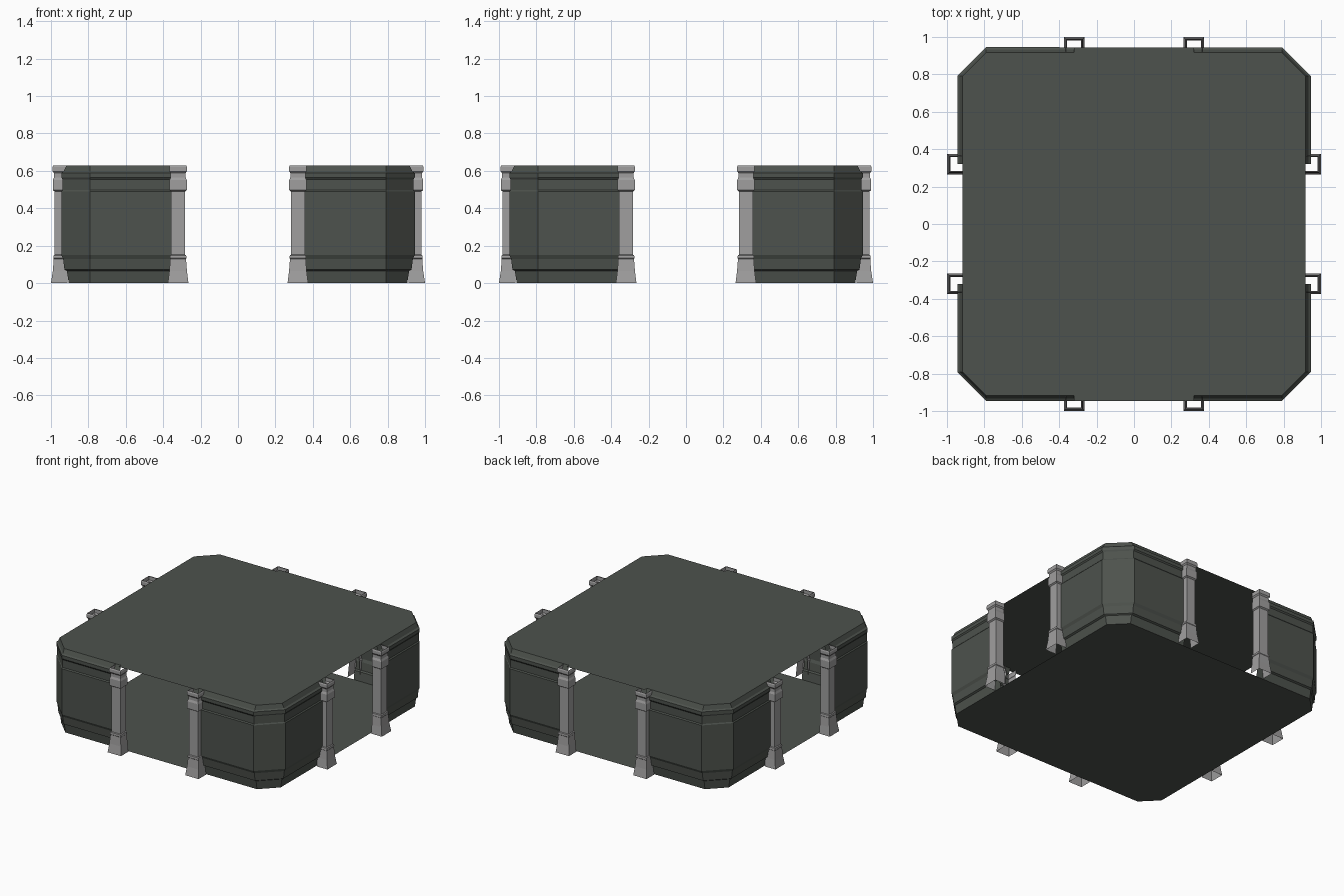
import bpy, math
from mathutils import Matrix

if "Cube" in bpy.data.objects:
    bpy.data.objects.remove(bpy.data.objects["Cube"])


def material(name, rgb):
    m = bpy.data.materials.new(name)
    m.diffuse_color = (*rgb, 1)
    m.use_nodes = True
    m.node_tree.nodes["Principled BSDF"].inputs["Base Color"].default_value = m.diffuse_color
    return m


STONE = material("dark green grey", (0.075, 0.085, 0.074))
TRIM = material("light grey", (0.35, 0.345, 0.345))

OPEN = 0.32    # half distance between pillar centres
CUT = 0.79     # where the corner chamfer starts


def add_object(name, verts, faces, mat, turn=0):
    me = bpy.data.meshes.new(name)
    me.from_pydata(verts, [], faces)
    me.transform(Matrix.Rotation(turn, 4, 'Z'))
    me.materials.append(mat)
    me.update()
    ob = bpy.data.objects.new(name, me)
    bpy.context.collection.objects.link(ob)
    return ob


def sheet(name, rows, mat, turn=0):
    """Skin consecutive rows of points (open strip)."""
    n = len(rows[0])
    verts = [p for r in rows for p in r]
    faces = [(i * n + j, i * n + j + 1, (i + 1) * n + j + 1, (i + 1) * n + j)
             for i in range(len(rows) - 1) for j in range(n - 1)]
    return add_object(name, verts, faces, mat, turn)


# wall profile: height, distance from centre
WALL = [(0, .905), (.065, .915), (.072, .928), (.13, .935), (.15, .945),
        (.49, .945), (.498, .938), (.555, .938), (.565, .945), (.59, .945),
        (.598, .932), (.63, .917)]
# pillar profile: height, half width, outer distance from centre
PILLAR = [(0, .055, 1.0), (.065, .047, .990), (.13, .042, .985),
          (.133, .045, .987), (.148, .043, .986), (.152, .037, .980),
          (.49, .037, .980), (.497, .046, .990), (.55, .046, .990),
          (.565, .040, .984), (.588, .040, .984), (.598, .047, .992),
          (.62, .047, .992), (.63, .043, .988)]

for k in range(4):
    turn = k * math.pi / 2
    # chamfered corner wall
    rows = [[(OPEN, -d, z), (CUT, -d, z), (d, -CUT, z), (d, -OPEN, z)]
            for z, d in WALL]
    sheet(f"corner_wall_{k + 1}", rows, STONE, turn)
    # pair of hollow pillars beside the opening
    for side, x in (("left", -OPEN), ("right", OPEN)):
        rows = [[(x - w, -.912, z), (x - w, -o, z), (x + w, -o, z), (x + w, -.912, z)]
                for z, w, o in PILLAR]
        sheet(f"pillar_{side}_{k + 1}", rows, TRIM, turn)


def slab(name, d, z, lip, up):
    """Thin octagon plate, with a lip over the front and back openings."""
    half = [(d, -CUT), (d, CUT), (CUT, d), (OPEN, d), (OPEN, lip),
            (-OPEN, lip), (-OPEN, d), (-CUT, d)]
    pts = half + [(-x, -y) for x, y in half]
    face = tuple(range(len(pts)))
    add_object(name, [(x, y, z) for x, y in pts], [face if up else face[::-1]], STONE)


slab("floor", .905, 0, .906, False)
slab("roof", .917, .63, .945, True)
